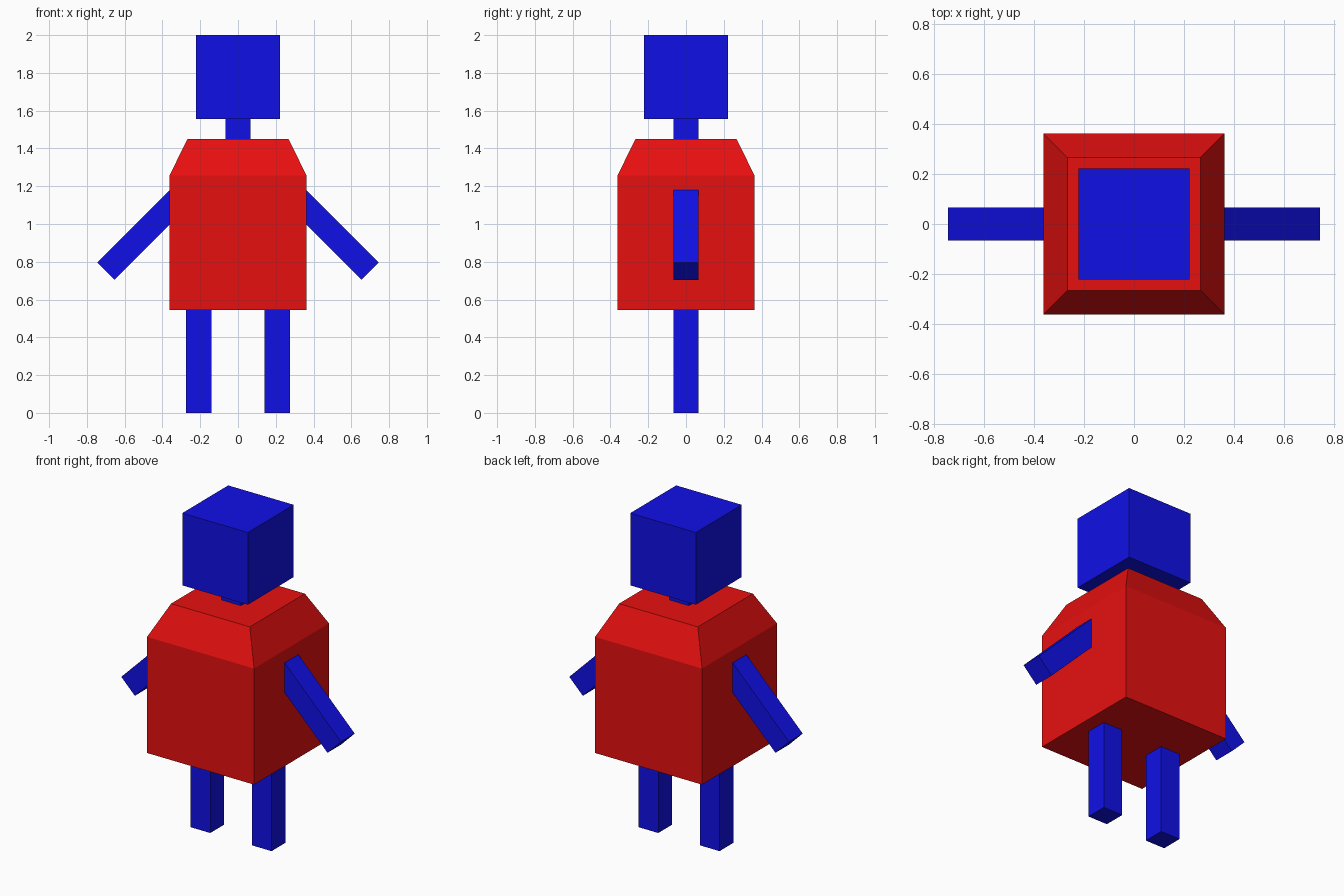
import bpy, bmesh, math
from mathutils import Matrix

if "Cube" in bpy.data.objects:
    bpy.data.objects.remove(bpy.data.objects["Cube"])


def make_material(name, color):
    mat = bpy.data.materials.new(name)
    mat.diffuse_color = (*color, 1)
    mat.use_nodes = True
    mat.node_tree.nodes["Principled BSDF"].inputs["Base Color"].default_value = mat.diffuse_color
    return mat


blue = make_material("blue", (0.005, 0.005, 0.8))
red = make_material("red", (0.8, 0.005, 0.005))


def make_box(name, size, matrix, mat):
    """Box of the given size, placed by a matrix."""
    bm = bmesh.new()
    bmesh.ops.create_cube(bm, size=1, matrix=matrix @ Matrix.Diagonal((*size, 1)))
    return finish(name, bm, mat)


def finish(name, bm, mat):
    bmesh.ops.recalc_face_normals(bm, faces=bm.faces)
    mesh = bpy.data.meshes.new(name)
    bm.to_mesh(mesh)
    bm.free()
    mesh.materials.append(mat)
    obj = bpy.data.objects.new(name, mesh)
    bpy.context.collection.objects.link(obj)
    return obj


# Torso: square rings, with the shoulders tapering in
bm = bmesh.new()
rings = []
for half, z in [(0.363, 0.545), (0.363, 1.257), (0.267, 1.45)]:
    corners = [(-1, -1), (1, -1), (1, 1), (-1, 1)]
    rings.append([bm.verts.new((sx * half, sy * half, z)) for sx, sy in corners])
for low, high in zip(rings, rings[1:]):
    for i in range(4):
        j = (i + 1) % 4
        bm.faces.new((low[i], low[j], high[j], high[i]))
bm.faces.new(rings[0])
bm.faces.new(rings[-1])
finish("torso", bm, red)

# Head and neck
make_box("head", (0.445, 0.445, 0.443), Matrix.Translation((0, 0, 1.7785)), blue)
make_box("neck", (0.133, 0.133, 0.15), Matrix.Translation((0, 0, 1.495)), blue)

# Legs and sloping arms on both sides
for side, label in ((-1, "left"), (1, "right")):
    make_box(label + "_leg", (0.133, 0.133, 0.56),
             Matrix.Translation((side * 0.208, 0, 0.28)), blue)
    tilt = Matrix.Rotation(side * math.radians(45), 4, 'Y')
    make_box(label + "_arm", (0.57, 0.133, 0.13),
             Matrix.Translation((side * 0.498, 0, 0.952)) @ tilt, blue)
